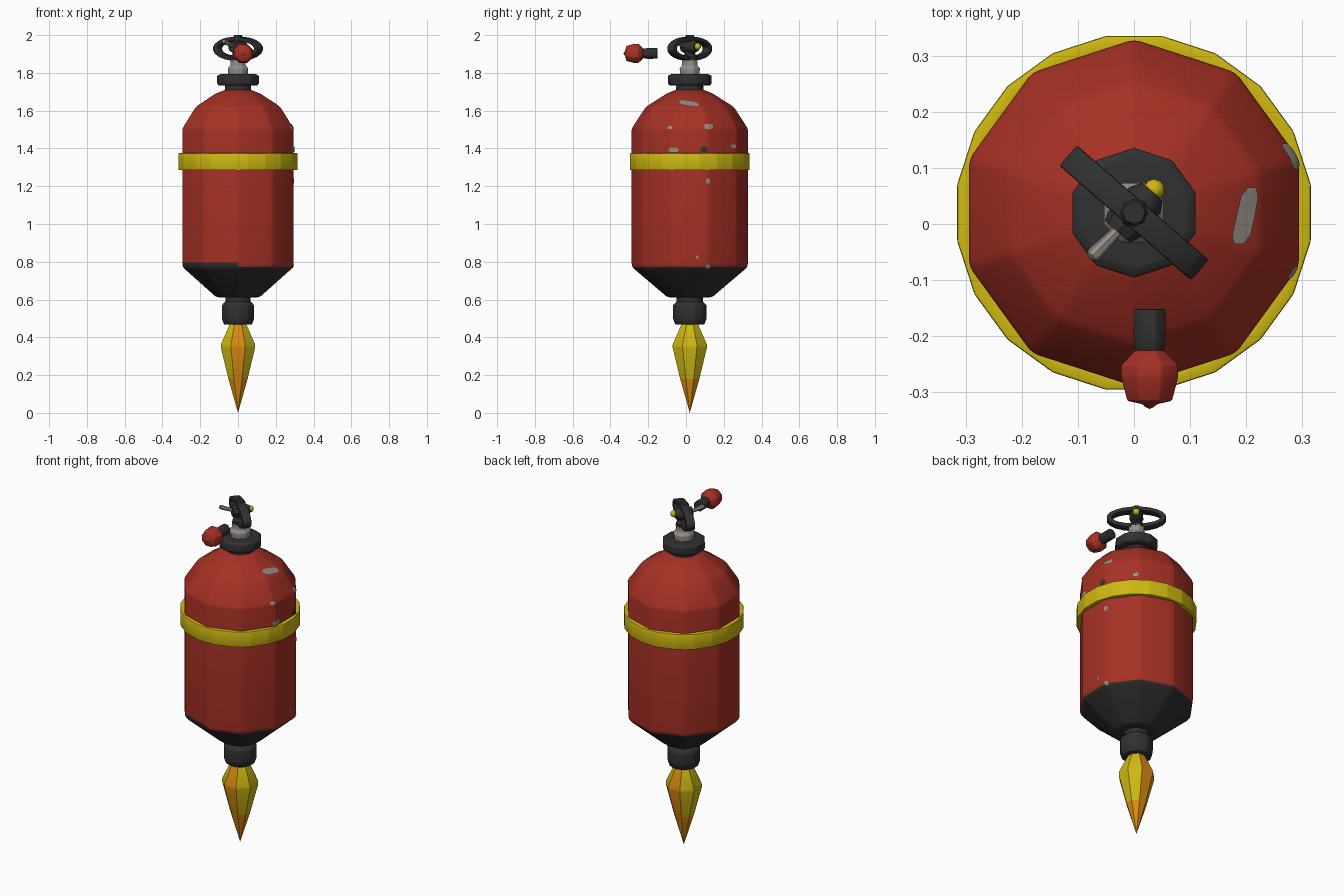
import bpy, bmesh, math
from mathutils import Matrix, Vector
from mathutils.bvhtree import BVHTree

cube = bpy.data.objects.get("Cube")
if cube:
    bpy.data.objects.remove(cube, do_unlink=True)


def material(name, rgb):
    m = bpy.data.materials.new(name)
    m.use_nodes = True
    m.diffuse_color = (*rgb, 1)
    m.node_tree.nodes["Principled BSDF"].inputs["Base Color"].default_value = (*rgb, 1)
    return m


RED = material("red paint", (0.38, 0.03, 0.018))
BLACK = material("black rubber", (0.03, 0.03, 0.03))
YELLOW = material("yellow paint", (0.62, 0.48, 0.006))
ORANGE = material("flame orange", (0.72, 0.26, 0.006))
GREY = material("worn metal", (0.3, 0.27, 0.24))

AXIS = Vector((0, 0.02, 0))   # centre line of the tank


def finish(name, bm, mats, matrix=Matrix(), rule=None, bevel=0.0, angle=40):
    """Turn a bmesh into a shaded object, painting faces by an optional rule."""
    bmesh.ops.remove_doubles(bm, verts=bm.verts, dist=1e-5)
    bmesh.ops.recalc_face_normals(bm, faces=bm.faces)
    if rule:
        for f in bm.faces:
            f.material_index = rule(f.calc_center_median(), f.normal)
    if bevel:
        edges = [e for e in bm.edges if e.calc_face_angle(0) > 0.25]
        bmesh.ops.bevel(bm, geom=edges, offset=bevel, segments=2, profile=0.5,
                        affect='EDGES', clamp_overlap=True, material=-1)
    bm.transform(matrix)
    me = bpy.data.meshes.new(name)
    bm.to_mesh(me)
    bm.free()
    for m in mats:
        me.materials.append(m)
    me.shade_smooth()
    me.set_sharp_from_angle(angle=math.radians(angle))
    ob = bpy.data.objects.new(name, me)
    bpy.context.scene.collection.objects.link(ob)
    return ob


def lathe(name, profile, sides, mats, matrix=None, phase=0.25, **kw):
    """Revolve (radius, height) points; phase is the first corner in turns."""
    bm = bmesh.new()
    rings = []
    for r, z in profile:
        angles = [2 * math.pi * (i / sides + phase) for i in range(sides)]
        rings.append([bm.verts.new((r * math.cos(a), r * math.sin(a), z)) for a in angles])
    for lo, hi in zip(rings, rings[1:]):
        for i in range(sides):
            j = (i + 1) % sides
            bm.faces.new((lo[i], lo[j], hi[j], hi[i]))
    for ring, (r, z) in ((rings[0], profile[0]), (rings[-1], profile[-1])):
        if r > 0.001:
            bm.faces.new(ring)
    return finish(name, bm, mats, matrix or Matrix.Translation(AXIS), **kw)


def hoop(name, outer, inner, depth, sides, mat, matrix, **kw):
    """Oval band with given outer and inner half sizes."""
    bm = bmesh.new()
    loops = []
    for (a, b), z in ((outer, -1), (outer, 1), (inner, 1), (inner, -1)):
        angles = [2 * math.pi * (i + 0.5) / sides for i in range(sides)]
        loops.append([bm.verts.new((a * math.cos(t), b * math.sin(t), z * depth / 2))
                      for t in angles])
    for k in range(4):
        p, q = loops[k], loops[(k + 1) % 4]
        for i in range(sides):
            j = (i + 1) % sides
            bm.faces.new((p[i], p[j], q[j], q[i]))
    return finish(name, bm, [mat], matrix, **kw)


def along(start, direction):
    """Matrix that lays the local z axis along a direction from a start point."""
    turn = Vector(direction).to_track_quat('Z', 'Y').to_matrix().to_4x4()
    return Matrix.Translation(start) @ turn


# Tank: red shell with a dipped black base, its edge higher on one front panel
def tank_paint(c, n):
    front_left_panel = c.y < -0.1 and c.x < 0
    return int(c.z < (0.79 if front_left_panel else 0.765))


tank = lathe("tank", [(0.12, 0.612), (0.285, 0.752), (0.307, 0.77), (0.31, 0.795),
                      (0.31, 1.505), (0.235, 1.62), (0.125, 1.69), (0.06, 1.715)],
             10, [RED, BLACK], rule=tank_paint, bevel=0.012)

# Yellow strap
hoop("strap", (0.32, 0.32), (0.288, 0.288), 0.09, 20, YELLOW,
     Matrix.Translation(AXIS + Vector((0, 0, 1.33))), bevel=0.004)

# Top collar and metal valve
lathe("top_neck", [(0.075, 1.69), (0.07, 1.745)], 10, [BLACK])
lathe("top_collar", [(0.108, 1.733), (0.116, 1.745), (0.116, 1.785), (0.1, 1.793)],
      10, [BLACK], bevel=0.003)
lathe("valve", [(0.055, 1.78), (0.058, 1.825), (0.043, 1.84), (0.045, 1.87)],
      8, [GREY], phase=1 / 16, bevel=0.003)

# Bottom neck and nozzle
lathe("bottom_neck", [(0.07, 0.575), (0.07, 0.625)], 10, [BLACK])
lathe("nozzle", [(0.078, 0.468), (0.09, 0.5), (0.09, 0.57), (0.068, 0.592)],
      10, [BLACK], bevel=0.005)


# Flame: orange with yellow side facets
def flame_paint(c, n):
    return int(abs(n.x) > 0.55 and c.z > 0.17)


lathe("flame", [(0, 0), (0.055, 0.18), (0.098, 0.345), (0.098, 0.362), (0.045, 0.475)],
      8, [ORANGE, YELLOW], phase=1 / 16, rule=flame_paint, angle=30)

# Handle: upright oval loop turned across the valve, around a central stem
yaw = math.radians(-41)
HUB = AXIS + Vector((0, 0, 1.928))
spin = Matrix.Rotation(yaw, 4, 'Z')
hoop("handle_loop", (0.158, 0.064), (0.131, 0.04), 0.048, 20, BLACK,
     Matrix.Translation(HUB) @ spin @ Matrix.Rotation(math.pi / 2, 4, 'X'), bevel=0.004)
lathe("handle_stem", [(0.042, 1.86), (0.042, 1.885), (0.028, 1.9), (0.028, 1.985),
                      (0.02, 2.0)], 8, [BLACK])

# Cross shaft with a yellow bead behind and a safety pin in front
back = spin @ Vector((0, 1, 0))
lathe("cross_shaft", [(0.03, -0.045), (0.036, -0.03), (0.036, 0.03), (0.024, 0.05)],
      8, [BLACK], along(HUB + Vector((0, 0, 0.01)), back))
bm = bmesh.new()
bmesh.ops.create_icosphere(bm, subdivisions=2, radius=0.019)
finish("yellow_bead", bm, [YELLOW],
       Matrix.Translation(HUB + back * 0.055 + Vector((0, 0, 0.012))))
pin_start = HUB - back * 0.03 + Vector((0, 0, 0.01))
lathe("safety_pin", [(0.009, 0), (0.013, 0.075), (0.011, 0.085), (0, 0.09)],
      8, [GREY], along(pin_start, -back + Vector((-0.1, 0, 0.4))))

# Floating hose end: black grip with a red knob, pointing forward
hose = along(Vector((0.028, -0.152, 1.903)), (0, -1, 0))
lathe("hose_grip", [(0.03, 0), (0.031, 0.05), (0.026, 0.08)], 8, [BLACK], hose,
      phase=1 / 16, bevel=0.002)
lathe("hose_knob", [(0.028, 0.074), (0.055, 0.1), (0.055, 0.122), (0.043, 0.164),
                    (0.014, 0.17), (0, 0.182)], 8, [RED], hose, phase=1 / 16, bevel=0.003)

# Paint chips: thin patches laid on the left side of the tank
bm = bmesh.new()
bm.from_mesh(tank.data)
surface = BVHTree.FromBMesh(bm)
bm.free()


def chip(name, y, z, width, height, mat, lean=0.0):
    bm = bmesh.new()
    bmesh.ops.create_grid(bm, x_segments=6, y_segments=3, size=0.5)
    for v in bm.verts:
        u, w = v.co.x, v.co.y
        if abs(u) > 0.4:
            w *= 0.5
        origin = Vector((1, y + u * width, z + w * height + u * lean))
        hit, normal, _, _ = surface.ray_cast(origin, Vector((-1, 0, 0)))
        v.co = hit + normal * 0.003
    ob = finish(name, bm, [mat])
    if sum(p.normal.x for p in ob.data.polygons) < 0:
        ob.data.flip_normals()


CHIPS = [(0.015, 1.637, 0.1, 0.022, GREY, -0.015), (0.12, 1.515, 0.045, 0.025, GREY, 0),
         (-0.085, 1.51, 0.022, 0.016, GREY, 0), (0.25, 1.412, 0.025, 0.02, GREY, 0),
         (-0.065, 1.393, 0.05, 0.022, GREY, 0), (0.095, 1.395, 0.035, 0.03, BLACK, 0),
         (0.115, 1.228, 0.02, 0.025, GREY, 0), (0.06, 0.825, 0.014, 0.014, GREY, 0),
         (0.115, 0.775, 0.02, 0.02, GREY, 0)]
for k, spec in enumerate(CHIPS, 1):
    chip(f"paint_chip_{k}", *spec)
